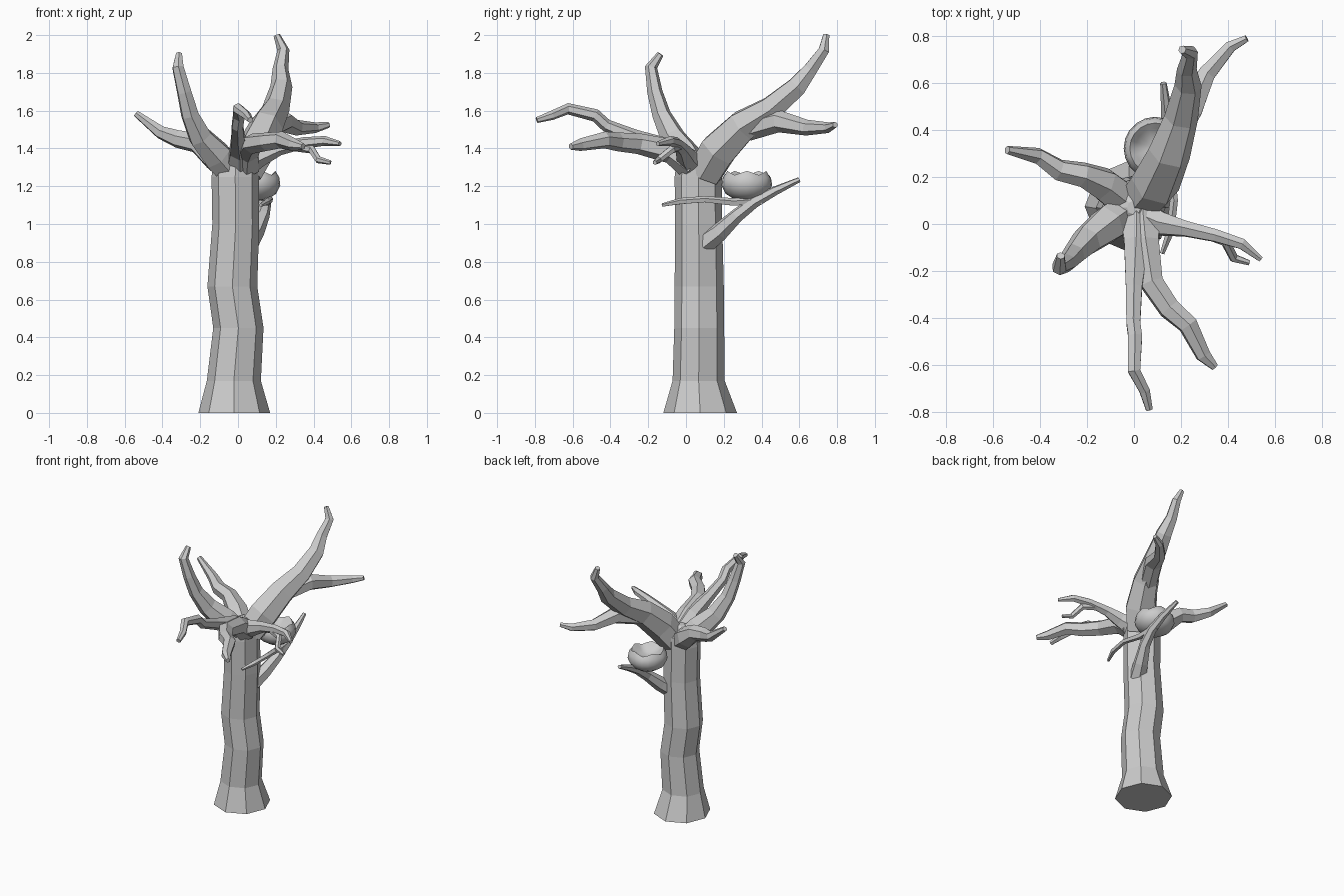
import bpy, bmesh
from math import sin, cos, pi
from mathutils import Vector


def make(name, rings, caps=True):
    """Skin a list of equal-length vertex rings into a closed tube."""
    bm = bmesh.new()
    rows = [[bm.verts.new(p) for p in r] for r in rings]
    n = len(rows[0])
    for a, b in zip(rows, rows[1:]):
        for i in range(n):
            j = (i + 1) % n
            bm.faces.new((a[i], a[j], b[j], b[i]))
    if caps:
        bm.faces.new(rows[0][::-1])
        bm.faces.new(rows[-1])
    bmesh.ops.remove_doubles(bm, verts=bm.verts, dist=0.0001)
    bmesh.ops.recalc_face_normals(bm, faces=bm.faces)
    me = bpy.data.meshes.new(name)
    bm.to_mesh(me)
    bm.free()
    ob = bpy.data.objects.new(name, me)
    bpy.context.collection.objects.link(ob)
    return ob


def branch(name, pts, sides=6):
    """Tapered limb through (x, y, z, radius) points."""
    c = [Vector(p[:3]) for p in pts]
    u, rings = None, []
    for i, p in enumerate(c):
        t = (c[min(i + 1, len(c) - 1)] - c[max(i - 1, 0)]).normalized()
        if u is None:
            u = Vector((0, 0, 1))
        u = (u - t * u.dot(t)).normalized()
        v = t.cross(u)
        rings.append([p + pts[i][3] * (u * cos(2 * pi * k / sides) + v * sin(2 * pi * k / sides))
                      for k in range(sides)])
    return make(name, rings)


# Trunk: wavering eight-sided column with flared foot and pointed crown
trunk = [(0, -0.02, 0.075, 0.19, 0.195), (0.17, -0.022, 0.067, 0.143, 0.138),
         (0.45, 0.002, 0.07, 0.133, 0.132), (0.67, -0.03, 0.07, 0.132, 0.13),
         (1.0, -0.012, 0.067, 0.124, 0.125), (1.25, -0.015, 0.065, 0.125, 0.125),
         (1.33, -0.01, 0.07, 0.12, 0.12), (1.385, 0.0, 0.07, 0.03, 0.03)]
make("trunk", [[(x + rx * cos(k * pi / 4), y + ry * sin(k * pi / 4), z) for k in range(8)]
               for z, x, y, rx, ry in trunk])

# Main crown limbs
branch("back_limb", [(0.03, 0.1, 1.27, .1), (0.09, 0.17, 1.39, .108), (0.15, 0.3, 1.52, .092),
                     (0.2, 0.45, 1.61, .073), (0.23, 0.59, 1.73, .058), (0.225, 0.66, 1.82, .042),
                     (0.24, 0.73, 1.92, .032), (0.205, 0.742, 2.0, .018)])
branch("back_side_limb", [(0.15, 0.33, 1.5, .06), (0.24, 0.49, 1.545, .06), (0.31, 0.64, 1.51, .042),
                          (0.41, 0.755, 1.51, .028), (0.48, 0.79, 1.525, .016)])
branch("left_front_limb", [(-0.04, 0.05, 1.28, .08), (-0.11, 0.0, 1.36, .085), (-0.2, -0.07, 1.46, .067),
                           (-0.255, -0.13, 1.58, .05), (-0.285, -0.165, 1.7, .041),
                           (-0.318, -0.185, 1.83, .033), (-0.312, -0.135, 1.9, .018)])
branch("left_back_limb", [(-0.04, 0.1, 1.29, .08), (-0.13, 0.17, 1.36, .075), (-0.22, 0.21, 1.43, .055),
                          (-0.32, 0.23, 1.45, .048), (-0.41, 0.29, 1.485, .036), (-0.54, 0.315, 1.585, .018)])
branch("right_limb", [(0.03, 0.04, 1.31, .07), (0.12, 0.0, 1.36, .055), (0.22, -0.02, 1.4, .037),
                      (0.35, -0.05, 1.43, .03), (0.46, -0.085, 1.44, .026), (0.54, -0.15, 1.425, .013)])
branch("right_twig", [(0.3, -0.04, 1.41, .025), (0.39, -0.075, 1.395, .023),
                      (0.425, -0.145, 1.34, .02), (0.49, -0.165, 1.325, .012)])
branch("front_limb", [(0.01, 0.03, 1.31, .08), (0.01, -0.08, 1.39, .06), (0.0, -0.27, 1.46, .04),
                      (-0.003, -0.42, 1.52, .034), (0.005, -0.48, 1.575, .034), (0.0, -0.625, 1.61, .03),
                      (0.045, -0.71, 1.575, .025), (0.065, -0.79, 1.55, .016)])
branch("front_right_limb", [(0.04, 0.03, 1.31, .08), (0.05, -0.08, 1.385, .065), (0.075, -0.25, 1.425, .055),
                            (0.15, -0.36, 1.435, .05), (0.23, -0.43, 1.445, .045),
                            (0.295, -0.56, 1.42, .034), (0.345, -0.61, 1.41, .017)])

# Low branch carrying the nest
branch("nest_branch", [(0.05, 0.1, 0.9, .06), (0.09, 0.18, 0.96, .05), (0.13, 0.27, 1.045, .038),
                       (0.145, 0.36, 1.115, .032), (0.14, 0.47, 1.175, .025), (0.125, 0.6, 1.235, .014)])
branch("nest_twig", [(0.145, 0.4, 1.125, .022), (0.15, 0.25, 1.115, .022), (0.17, 0.1, 1.13, .018),
                     (0.155, -0.03, 1.12, .018), (0.12, -0.125, 1.1, .01)], 5)

# Nest: rounded bowl with a scalloped rim
prof = [(0, 1.12, 0), (.065, 1.13, 0), (.112, 1.16, 0), (.134, 1.205, 0), (.128, 1.245, .3),
        (.108, 1.27, 1), (.085, 1.25, .8), (.055, 1.225, 0), (0, 1.215, 0)]
N = 20
nest = make("nest", [[(0.09 + r * cos(2 * pi * k / N), 0.322 + r * sin(2 * pi * k / N),
                       z + w * 0.011 * cos(5 * 2 * pi * k / N)) for k in range(N)]
                     for r, z, w in prof], caps=False)
bpy.context.view_layer.objects.active = nest
nest.select_set(True)
bpy.ops.object.shade_smooth_by_angle(angle=0.7)
